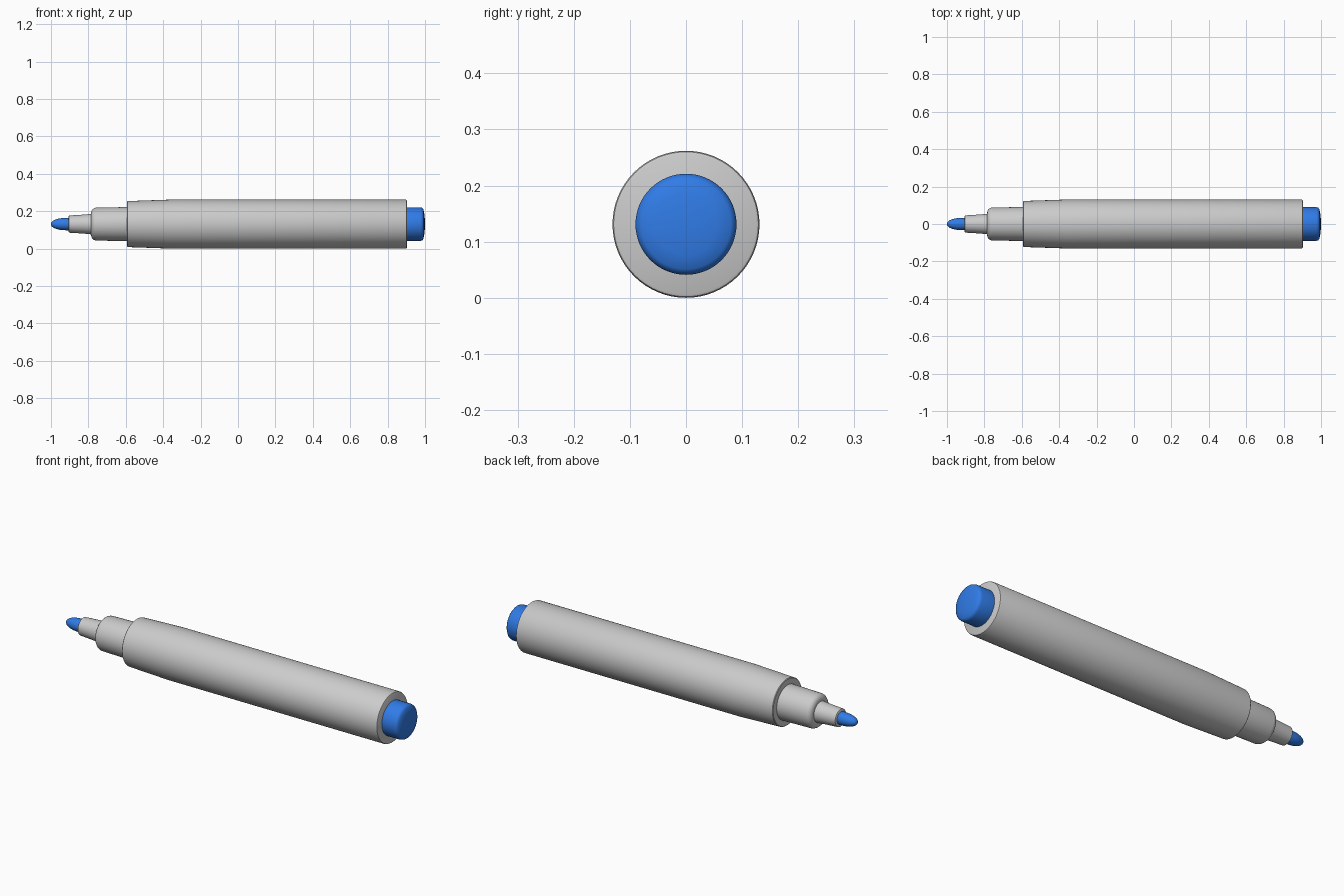
import bpy, bmesh, math

if "Cube" in bpy.data.objects:
    bpy.data.objects.remove(bpy.data.objects["Cube"])

AXIS_Z = 0.131
SIDES = 64


def material(name, color):
    m = bpy.data.materials.new(name)
    m.diffuse_color = color
    m.use_nodes = True
    m.node_tree.nodes["Principled BSDF"].inputs["Base Color"].default_value = m.diffuse_color
    return m


def lathe(name, profile, mat=None):
    """Spin (x, radius) points around the marker's long axis."""
    bm = bmesh.new()
    rings = []
    for x, r in profile:
        if r == 0:
            rings.append([bm.verts.new((x, 0, AXIS_Z))])
        else:
            rings.append([bm.verts.new((x, r * math.cos(2 * math.pi * i / SIDES),
                                        AXIS_Z + r * math.sin(2 * math.pi * i / SIDES)))
                          for i in range(SIDES)])
    for a, b in zip(rings, rings[1:]):
        for i in range(SIDES):
            j = (i + 1) % SIDES
            quad = [a[i % len(a)], a[j % len(a)], b[j % len(b)], b[i % len(b)]]
            bm.faces.new(list(dict.fromkeys(quad)))
    bmesh.ops.recalc_face_normals(bm, faces=bm.faces)
    mesh = bpy.data.meshes.new(name)
    bm.to_mesh(mesh)
    bm.free()
    obj = bpy.data.objects.new(name, mesh)
    bpy.context.collection.objects.link(obj)
    if mat:
        mesh.materials.append(mat)
    bpy.ops.object.select_all(action='DESELECT')
    obj.select_set(True)
    bpy.context.view_layer.objects.active = obj
    bpy.ops.object.shade_smooth_by_angle(angle=math.radians(35))
    return obj


blue = material("blue_ink", (0.03, 0.2, 0.8, 1))

# Barrel, slightly tapered toward the writing end
lathe("barrel", [(-0.593, 0), (-0.593, 0.12), (-0.590, 0.123), (-0.36, 0.131),
                 (0.896, 0.131), (0.901, 0.129), (0.903, 0.125), (0.903, 0)])

# Neck with a rounded shoulder
shoulder = [(-0.757 - 0.028 * math.cos(t), 0.060 + 0.028 * math.sin(t))
            for t in [math.pi / 2 * i / 6 for i in range(7)]]
lathe("neck", [(-0.785, 0)] + shoulder + [(-0.585, 0.091), (-0.585, 0)])

# Tapered nib holder
lathe("nib_holder", [(-0.905, 0), (-0.905, 0.043), (-0.903, 0.046), (-0.82, 0.051),
                     (-0.775, 0.056), (-0.775, 0)])

# Bullet-shaped nib
nib = [(-0.92 - 0.08 * math.cos(t), 0.033 * math.sin(t) ** 0.9)
       for t in [math.pi / 2 * i / 10 for i in range(1, 11)]]
lathe("nib", [(-1.0, 0)] + nib + [(-0.895, 0.033), (-0.895, 0)], blue)

# End plug with a slightly domed face
lathe("end_plug", [(0.895, 0), (0.895, 0.09), (0.975, 0.090), (0.985, 0.087),
                   (0.991, 0.080), (0.996, 0.055), (0.999, 0.028), (1.0, 0)], blue)
